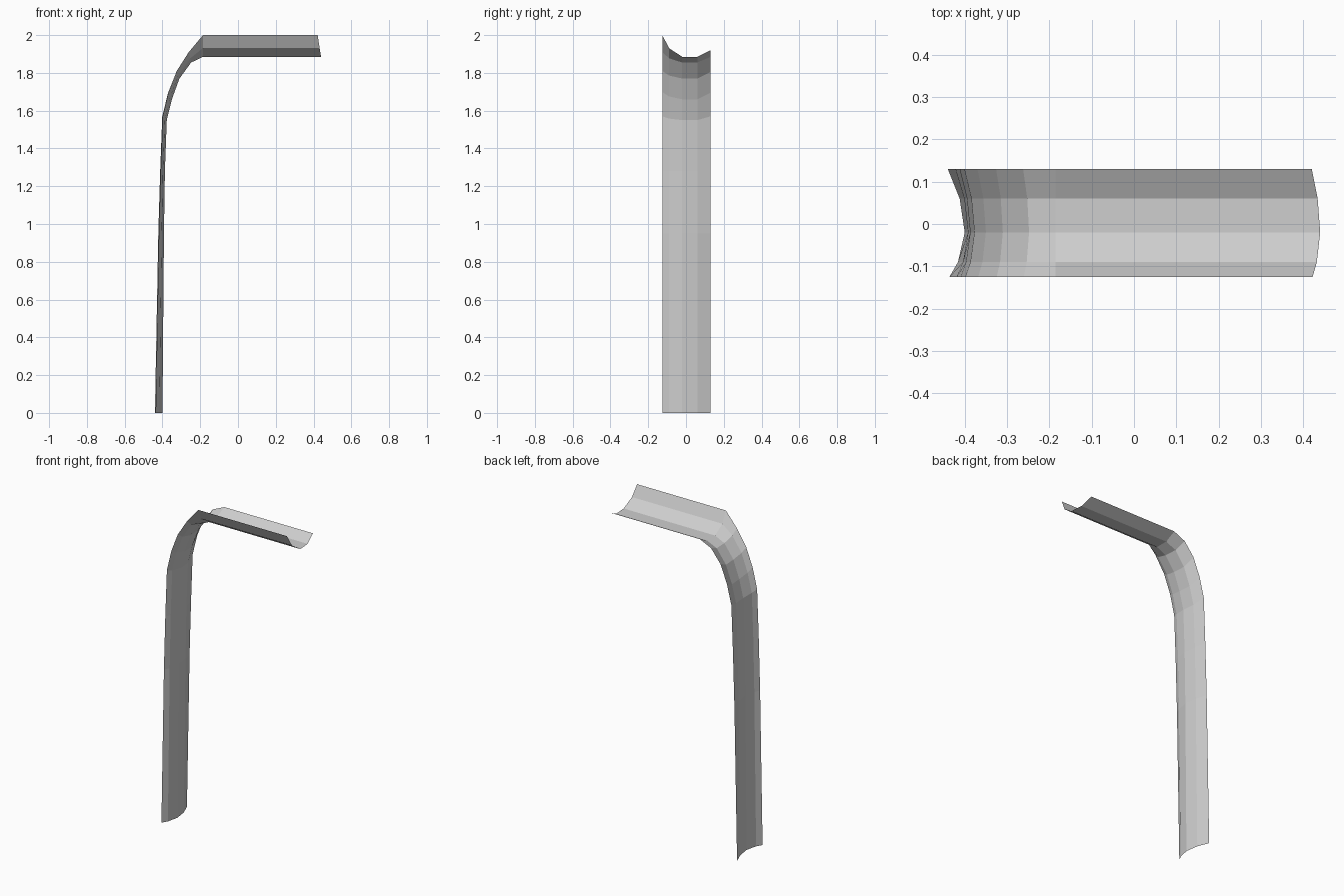
import bpy
import bmesh

cube = bpy.data.objects.get("Cube")
if cube:
    bpy.data.objects.remove(cube, do_unlink=True)

# Plain grey sheet material
grey = bpy.data.materials.new("light grey")
grey.use_nodes = True
colour = (0.62, 0.62, 0.62, 1)
grey.diffuse_color = colour
grey.node_tree.nodes["Principled BSDF"].inputs["Base Color"].default_value = colour

# Shallow trough cross-section: y, share of the x offset, share of the z offset
profile = [
    (-0.125, 0.9, 1.0),
    (-0.09, 0.4, 0.4),
    (-0.02, 0.0, 0.0),
    (0.06, 0.3, 0.0),
    (0.13, 1.0, None),
]

# Path of the trough floor: x, z, rim offset in x and z, back rim lift
path = [
    (-0.40, 0.0, -0.04, 0.0, 0.0),
    (-0.392, 0.95, -0.03, 0.0, 0.0),
    (-0.387, 1.28, -0.025, 0.0, 0.0),
    (-0.377, 1.55, -0.024, 0.02, 0.02),
    (-0.35, 1.66, -0.02, 0.038, 0.035),
    (-0.31, 1.77, -0.016, 0.04, 0.035),
    (-0.248, 1.855, -0.014, 0.055, 0.03),
    (-0.185, 1.885, 0.0, 0.115, 0.035),
    (0.44, 1.885, -0.02, 0.115, 0.035),
]

# Sweep the section along the upright, the bend and the horizontal arm
bm = bmesh.new()
rows = []
for x, z, dx, dz, lift in path:
    row = []
    for y, share_x, share_z in profile:
        rise = lift if share_z is None else dz * share_z
        row.append(bm.verts.new((x + dx * share_x, y, z + rise)))
    rows.append(row)
for low, high in zip(rows, rows[1:]):
    for i in range(len(profile) - 1):
        bm.faces.new((low[i], low[i + 1], high[i + 1], high[i]))

mesh = bpy.data.meshes.new("bent_trough")
bm.to_mesh(mesh)
bm.free()
mesh.materials.append(grey)
trough = bpy.data.objects.new("bent_trough", mesh)
bpy.context.collection.objects.link(trough)
